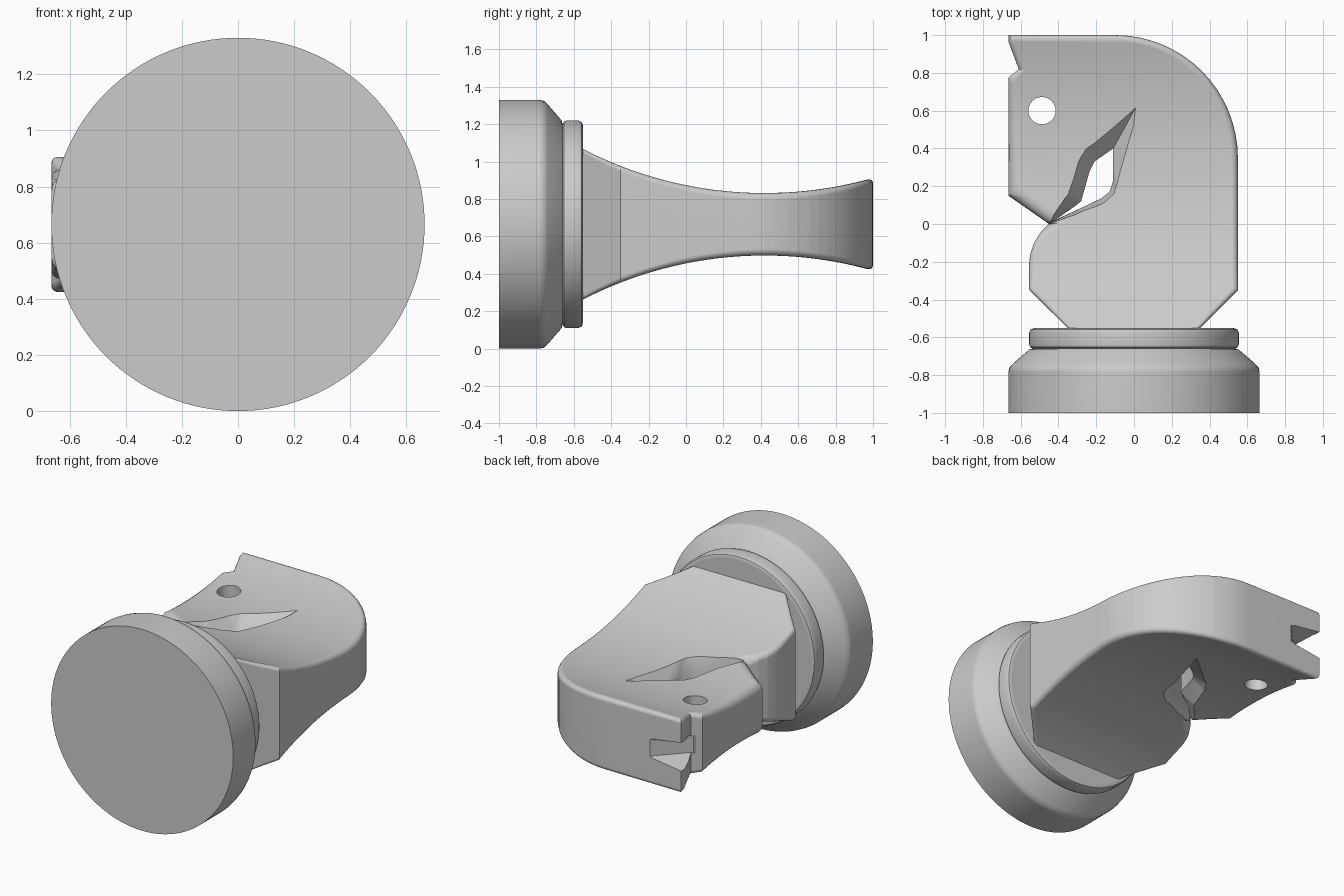
import bpy, bmesh, math
from mathutils import Vector

cube = bpy.data.objects.get("Cube")
if cube:
    bpy.data.objects.remove(cube)

MID = 0.665  # height of the central plane

grey = bpy.data.materials.new("plain_grey")
grey.use_nodes = True
grey.diffuse_color = (0.6, 0.6, 0.6, 1)
bsdf = next(n for n in grey.node_tree.nodes if n.type == 'BSDF_PRINCIPLED')
bsdf.inputs["Base Color"].default_value = grey.diffuse_color


def make(name, bm):
    bmesh.ops.recalc_face_normals(bm, faces=bm.faces[:])
    mesh = bpy.data.meshes.new(name)
    bm.to_mesh(mesh)
    bm.free()
    mesh.materials.append(grey)
    ob = bpy.data.objects.new(name, mesh)
    bpy.context.collection.objects.link(ob)
    return ob


def loft(rings):
    """Skin closed rings of points and cap both ends."""
    bm = bmesh.new()
    loops = [[bm.verts.new(p) for p in ring] for ring in rings]
    n = len(loops[0])
    for a, b in zip(loops, loops[1:]):
        for i in range(n):
            j = (i + 1) % n
            bm.faces.new((a[i], a[j], b[j], b[i]))
    bm.faces.new(loops[0])
    bm.faces.new(loops[-1])
    return bm


def circle(n):
    return [(math.cos(math.tau * i / n), math.sin(math.tau * i / n)) for i in range(n)]


def smooth(ob):
    bpy.ops.object.select_all(action='DESELECT')
    ob.select_set(True)
    bpy.context.view_layer.objects.active = ob
    bpy.ops.object.shade_smooth_by_angle(angle=math.radians(35))
    ob.modifiers.new("even_shading", 'WEIGHTED_NORMAL').keep_sharp = True


# Turned foot with a raised collar, its axis along y
profile = [(-1, .665), (-.785, .665), (-.76, .66), (-.74, .642), (-.665, .555),
           (-.66, .535), (-.652, .55), (-.638, .555), (-.575, .555), (-.558, .547), (-.55, .525)]
foot = make("round_foot", loft([[(r * c, y, MID + r * s) for c, s in circle(128)]
                                for y, r in profile]))
smooth(foot)


# Horse outline (x, y, edge rounding), counter-clockwise
outline = [(-.555, -.35, .03), (-.30, -.6, .02), (.30, -.6, .02), (.55, -.35, .03)]
for i in range(17):
    a = math.pi / 2 * i / 16
    outline.append((-.1 + .65 * math.cos(a), .35 + .65 * math.sin(a), .035))
outline += [(-.665, 1, .03), (-.665, .965, .03), (-.61, .82, .03), (-.665, .775, .035),
            (-.665, .15, .07), (-.45, .0, .06)]
outline += [(-.495, -.045, .035), (-.53, -.1, .035), (-.55, -.16, .035), (-.555, -.21, .035)]


def inset(amount):
    """Shrink the outline by each point's own rounding times amount."""
    result = []
    for i, (x, y, r) in enumerate(outline):
        p = Vector((x, y))
        before = (p - Vector(outline[i - 1][:2])).normalized()
        after = (Vector(outline[(i + 1) % len(outline)][:2]) - p).normalized()
        n1, n2 = Vector((-before.y, before.x)), Vector((-after.y, after.x))
        result.append(p + (n1 + n2) * r * amount / (1 + n1.dot(n2)))
    return result


def half_thickness(y):
    R = 2.12
    return .167 + R - math.sqrt(R * R - (y - .42) ** 2)


# Rounded slab, sliced across y, then pinched to a concave thickness
steps = [math.pi / 2 * i / 4 for i in range(5)]
upper = []
for a in steps:
    ring = inset(1 - math.cos(a))
    upper.append([(p.x, p.y, 1 - o[2] * (1 - math.sin(a))) for p, o in zip(ring, outline)])
lower = [[(x, y, -z) for x, y, z in ring] for ring in reversed(upper)]
bm = loft(lower + upper)
for i in range(39):
    bmesh.ops.bisect_plane(bm, geom=bm.verts[:] + bm.edges[:] + bm.faces[:], dist=1e-5,
                           plane_co=(0, -.5731 + .04 * i, 0), plane_no=(0, 1, 0))
for v in bm.verts:
    side = 1 if v.co.z > 0 else -1
    v.co.z += side * (half_thickness(v.co.y) - 1) + MID
horse = make("horse_body", bm)


# Throat opening: straight in the middle, flaring toward both faces
inner = [(-.11, .40), (-.21, .33), (-.235, .28), (-.28, .12), (-.305, .10), (-.43, .012),
         (-.28, .085), (-.175, .135), (-.13, .17), (-.112, .225)]
outer = [(0, .6), (-.255, .40), (-.295, .33), (-.335, .17), (-.35, .14), (-.46, .0),
         (-.28, .07), (-.16, .118), (-.11, .16), (-.09, .22)]


def throat_ring(h):
    t = max(0, abs(h) - .09) / .08
    return [(a + (c - a) * t, b + (d - b) * t, MID + h)
            for (a, b), (c, d) in zip(inner, outer)]


throat = make("throat_cutter", loft([throat_ring(h) for h in (-.23, -.09, .09, .23)]))

# Eye hole through the head
eye = make("eye_cutter", loft([[(-.487 + .072 * c, .6 + .072 * s, z) for c, s in circle(48)]
                               for z in (0, 1.4)]))

# Flared slot that splits the two ears
slot_side = [(-.39, 1.05, .055), (-.62, .805, .055), (-.75, .805, .105), (-.75, 1.05, .105)]
slot = make("ear_slot_cutter", loft([[(x, y, MID + s * h) for x, y, h in slot_side]
                                     for s in (-1, 1)]))

for cutter in (throat, eye, slot):
    mod = horse.modifiers.new(cutter.name, 'BOOLEAN')
    mod.operation = 'DIFFERENCE'
    mod.solver = 'EXACT'
    mod.object = cutter
    bpy.context.view_layer.objects.active = horse
    bpy.ops.object.modifier_apply(modifier=mod.name)
    bpy.data.objects.remove(cutter)
smooth(horse)
